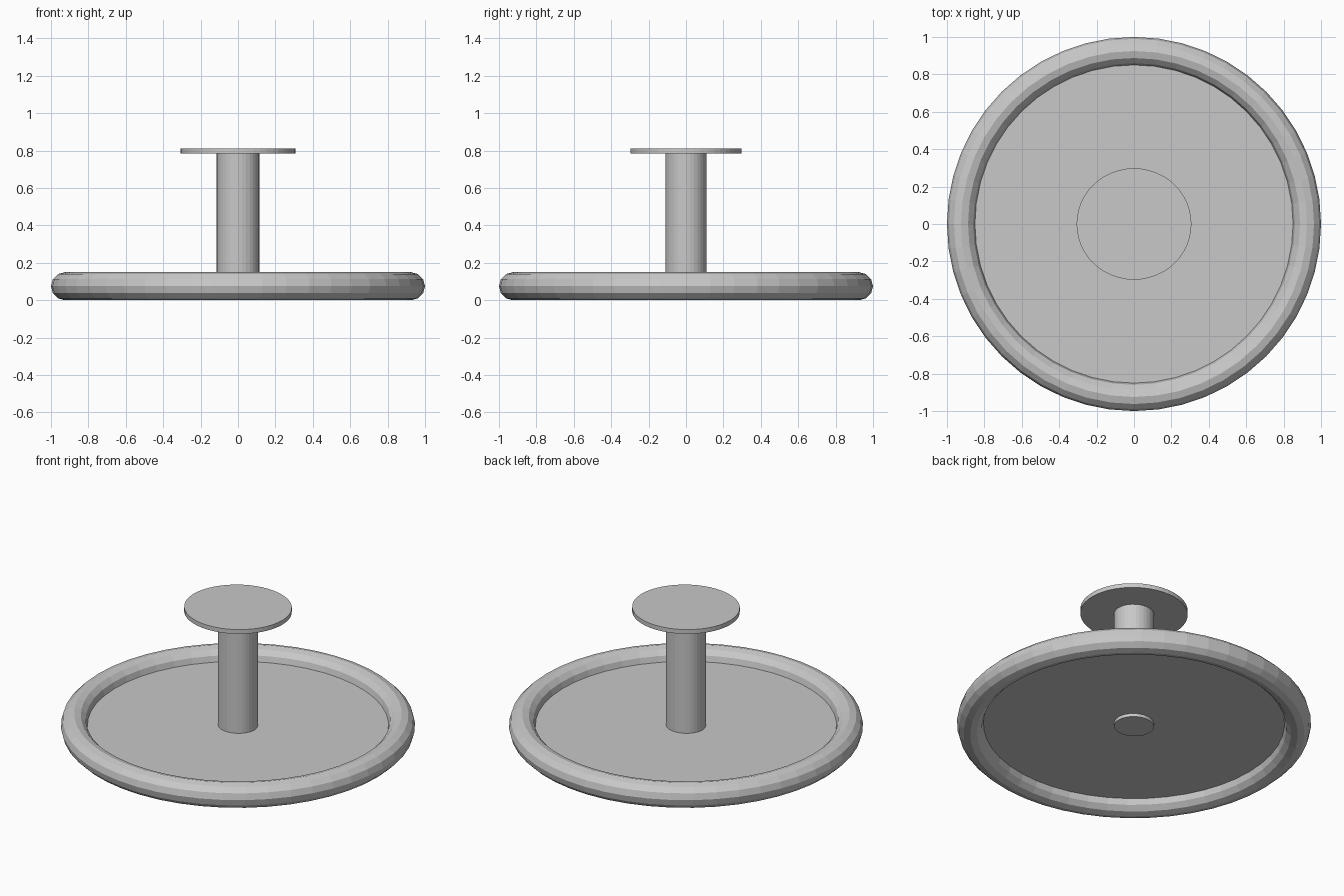
import bpy

cube = bpy.data.objects.get("Cube")
if cube:
    bpy.data.objects.remove(cube, do_unlink=True)

# One plain grey for the whole model
grey = bpy.data.materials.new("light_grey")
grey.use_nodes = True
colour = (0.58, 0.58, 0.58, 1)
grey.diffuse_color = colour
grey.node_tree.nodes["Principled BSDF"].inputs["Base Color"].default_value = colour


def finish(name):
    obj = bpy.context.object
    obj.name = name
    obj.data.materials.append(grey)
    return obj


def disc(name, rx, ry, bottom, top, sides):
    """Upright elliptical cylinder between two heights."""
    bpy.ops.mesh.primitive_cylinder_add(
        vertices=sides, radius=1, depth=1, location=(0, 0, (bottom + top) / 2))
    bpy.context.object.scale = (rx, ry, top - bottom)
    bpy.ops.object.transform_apply(location=False, rotation=False, scale=True)
    return finish(name)


# Faceted outer rim
tube = 0.075
bpy.ops.mesh.primitive_torus_add(
    major_radius=1 - tube, minor_radius=tube,
    major_segments=48, minor_segments=12, location=(0, 0, tube))
finish("rim")

# Thin floor filling the rim at mid height
disc("floor_plate", 0.856, 0.856, tube - 0.002, tube + 0.002, 48)

# Central post, poking slightly through the floor, with a flat cap
disc("post", 0.114, 0.11, 0.053, 0.79, 32)
disc("cap", 0.307, 0.298, 0.785, 0.812, 48)
